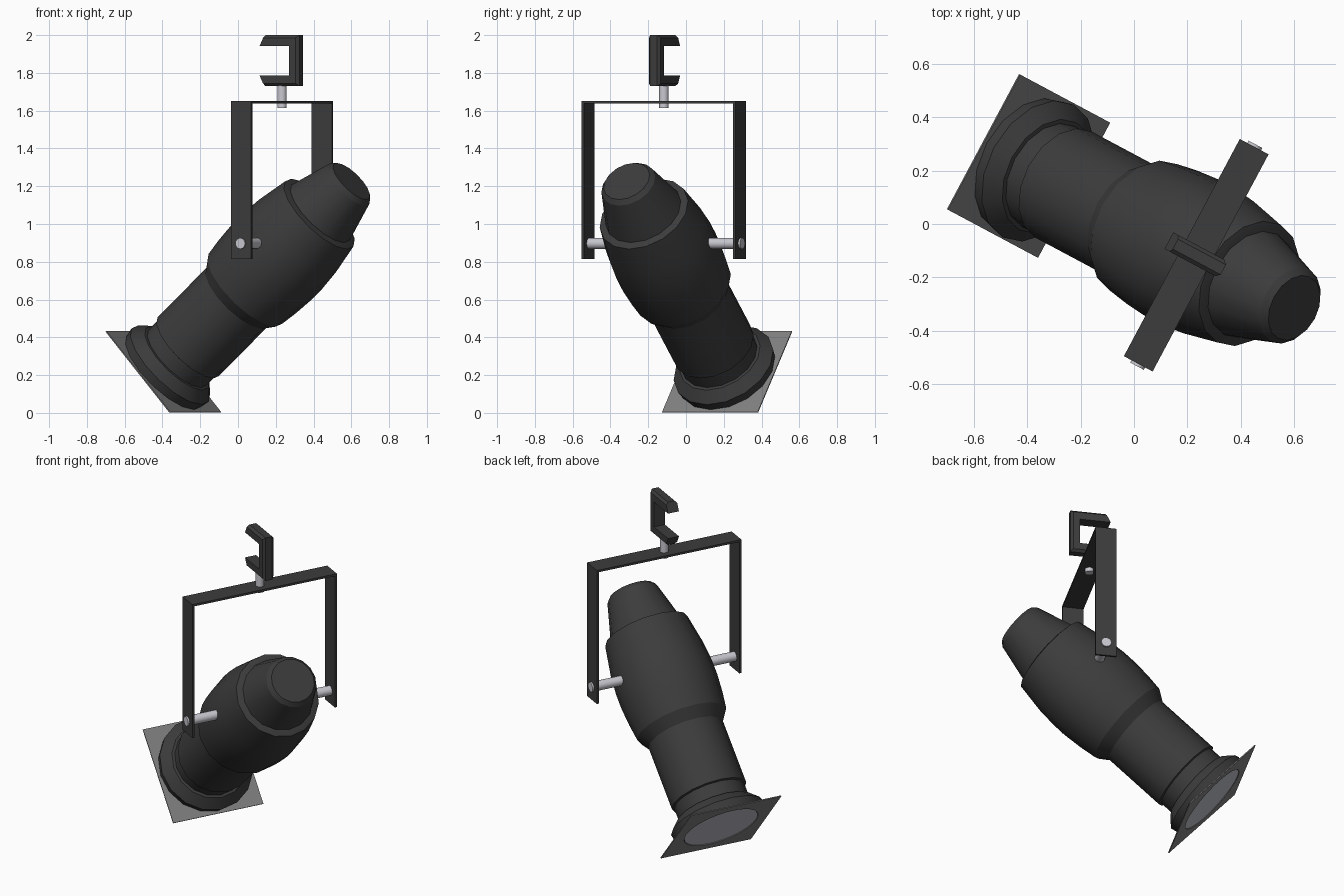
import bpy, bmesh
from math import radians, cos, sin, pi
from mathutils import Matrix

if "Cube" in bpy.data.objects:
    bpy.data.objects.remove(bpy.data.objects["Cube"])


def material(name, rgb, rough=0.6):
    m = bpy.data.materials.new(name)
    m.use_nodes = True
    m.diffuse_color = (*rgb, 1)
    bsdf = m.node_tree.nodes["Principled BSDF"]
    bsdf.inputs["Base Color"].default_value = (*rgb, 1)
    bsdf.inputs["Roughness"].default_value = rough
    return m


BLACK = material("black paint", (0.045, 0.045, 0.045))
STEEL = material("bright steel", (0.58, 0.58, 0.63))
GLASS = material("lens grey", (0.50, 0.51, 0.56))
GREY = material("plate grey", (0.22, 0.22, 0.22))

# Frames: the yoke stands upright and is turned; the barrel also tilts
YAW = Matrix.Rotation(radians(-28.1), 4, 'Z')
HANGER = Matrix.Translation((0.233, -0.117, 0)) @ YAW
BARREL = (Matrix.Translation((-0.395, 0.2175, 0.217)) @ YAW
          @ Matrix.Rotation(radians(48.2), 4, 'Y'))


def finish(name, bm, frame, mat, smooth=True):
    bmesh.ops.recalc_face_normals(bm, faces=bm.faces)
    me = bpy.data.meshes.new(name)
    bm.to_mesh(me)
    bm.free()
    ob = bpy.data.objects.new(name, me)
    bpy.context.collection.objects.link(ob)
    ob.matrix_world = frame
    me.materials.append(mat)
    if smooth:
        bpy.ops.object.select_all(action='DESELECT')
        ob.select_set(True)
        bpy.context.view_layer.objects.active = ob
        bpy.ops.object.shade_smooth_by_angle(angle=radians(24))


def lathe(name, profile, frame, mat, sides=16):
    """Turn (radius, height) points round local z and cap both ends."""
    bm = bmesh.new()
    rings = [[bm.verts.new((r * cos(2 * pi * i / sides), r * sin(2 * pi * i / sides), z))
              for i in range(sides)] for r, z in profile]
    for a, b in zip(rings, rings[1:]):
        for i in range(sides):
            j = (i + 1) % sides
            bm.faces.new((a[i], a[j], b[j], b[i]))
    bm.faces.new(rings[0])
    bm.faces.new(rings[-1])
    finish(name, bm, frame, mat)


def prism(name, outline, width, frame, mat, outer=0, chamfer=0.0):
    """Extrude an (x, z) outline along local y; chamfer the rims of the first points."""
    bm = bmesh.new()
    near = [bm.verts.new((x, -width / 2, z)) for x, z in outline]
    far = [bm.verts.new((x, width / 2, z)) for x, z in outline]
    bm.faces.new(near)
    bm.faces.new(far)
    for i in range(len(outline)):
        j = (i + 1) % len(outline)
        bm.faces.new((near[i], near[j], far[j], far[i]))
    if outer:
        rims = [bm.edges.get(pair) for side in (near, far)
                for pair in zip(side[:outer], side[1:outer])]
        bmesh.ops.recalc_face_normals(bm, faces=bm.faces)
        bmesh.ops.bevel(bm, geom=rims, offset=chamfer, segments=1, affect='EDGES')
    finish(name, bm, frame, mat, smooth=False)


# Lamp barrel parts
lathe("front_flange", [(0.235, 0.02), (0.235, 0.004), (0.272, 0.004), (0.282, 0.055),
                       (0.228, 0.11), (0.215, 0.112)], BARREL, BLACK)
lathe("lens_tube", [(0.212, 0.1), (0.212, 0.195), (0.225, 0.2), (0.225, 0.6)], BARREL, BLACK)
lathe("lamp_housing", [(0.224, 0.592), (0.269, 0.66), (0.282, 0.76), (0.29, 0.87), (0.29, 0.96),
                       (0.28, 1.08), (0.25, 1.255), (0.215, 1.265)], BARREL, BLACK)
lathe("rear_cap", [(0.217, 1.25), (0.152, 1.49), (0.13, 1.514)], BARREL, BLACK)
lathe("lens", [(0.222, 0.0), (0.222, 0.015)], BARREL, GLASS, 32)

# Square colour frame with a round opening
bm = bmesh.new()
HALF, SIDES = 0.287, 32
loops = []
for z in (-0.003, 0.003):
    inner, outer = [], []
    for i in range(SIDES):
        c, s = cos(2 * pi * i / SIDES), sin(2 * pi * i / SIDES)
        k = HALF / max(abs(c), abs(s))
        inner.append(bm.verts.new((0.224 * c, 0.224 * s, z)))
        outer.append(bm.verts.new((k * c, k * s, z)))
    loops += [inner, outer]
for a, b in ((0, 1), (1, 3), (3, 2), (2, 0)):
    for i in range(SIDES):
        j = (i + 1) % SIDES
        bm.faces.new((loops[a][i], loops[a][j], loops[b][j], loops[b][i]))
finish("colour_frame", bm, BARREL, GREY, smooth=False)

# Yoke: one bent strap, drawn across the lamp
R, T, TOP, LOW = 0.461, 0.013, 1.652, 0.815
strap = [(-R, LOW), (-R, TOP), (R, TOP), (R, LOW),
         (R - T, LOW), (R - T, TOP - T), (T - R, TOP - T), (T - R, LOW)]
prism("yoke", strap, 0.122, HANGER @ Matrix.Rotation(pi / 2, 4, 'Z'), BLACK)

# Pivot pins on both sides and the hanging bolt
for side, label in ((1, "back"), (-1, "front")):
    turn = Matrix.Translation((0, 0, 0.897)) @ Matrix.Rotation(-side * pi / 2, 4, 'X')
    lathe(label + "_pivot_pin", [(0.029, 0.23), (0.029, R + 0.01)], HANGER @ turn, STEEL)
lathe("hanging_bolt", [(0.025, 1.615), (0.025, 1.75)], HANGER, STEEL)

# Hook clamp, open to the rear
hook = [(-0.088, 2.0), (0.115, 2.0), (0.115, 1.73), (-0.088, 1.73),
        (-0.116, 1.785), (0.062, 1.785), (0.062, 1.942), (-0.116, 1.942)]
prism("hook_clamp", hook, 0.07, HANGER, BLACK, outer=4, chamfer=0.014)
